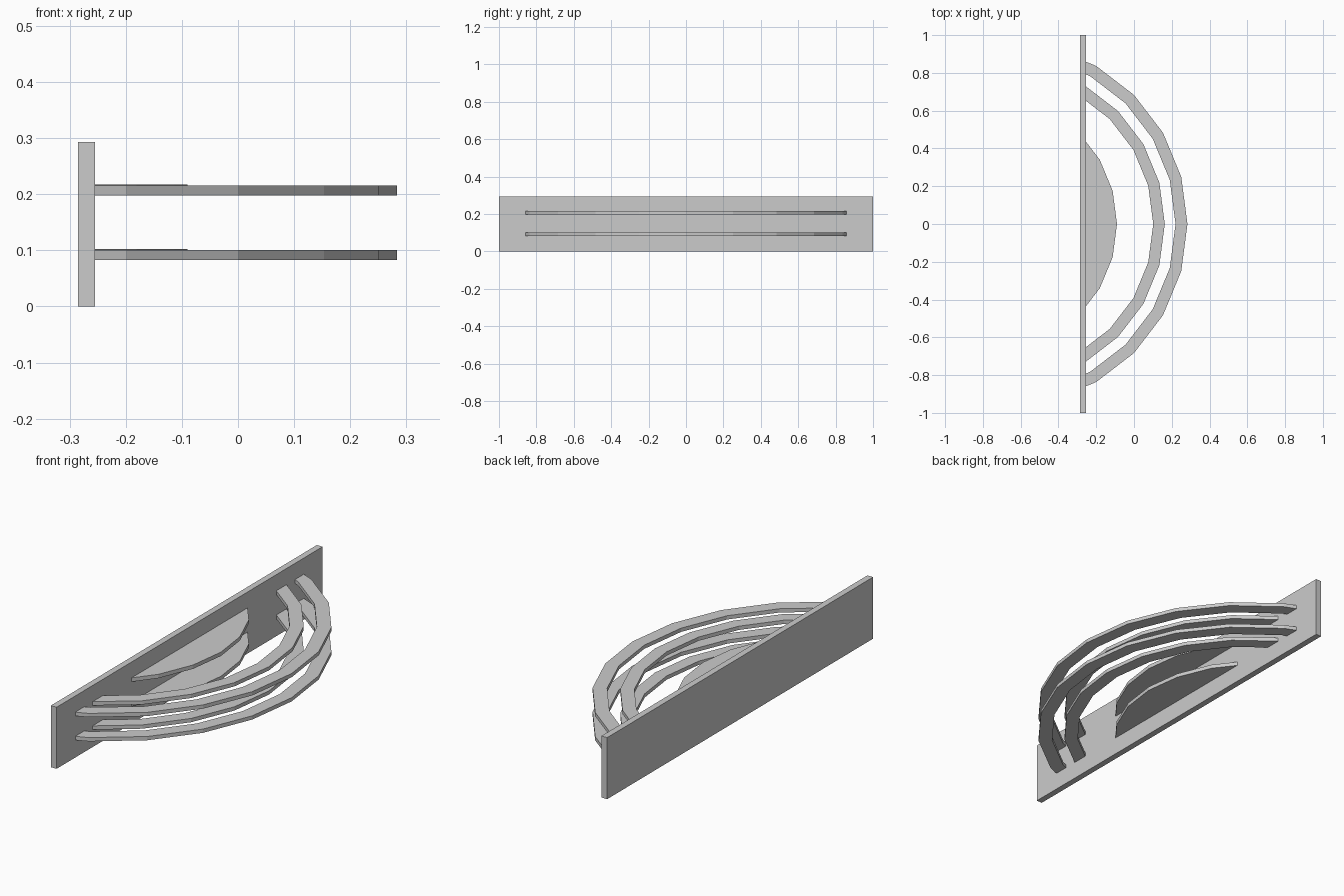
import bpy, bmesh, math
from mathutils import Vector

if "Cube" in bpy.data.objects:
    bpy.data.objects.remove(bpy.data.objects["Cube"])

FRONT = -0.255   # front surface of the wall panel
CUT = -0.257     # arcs end just inside the panel


def arc(cx, radius):
    """24-sided circle points on the panel's front side."""
    return [(cx + radius * math.cos(math.radians(a)),
             radius * math.sin(math.radians(a))) for a in range(-75, 76, 15)]


def plate(name, outer, inner, z0, z1):
    """Flat plate between two arcs (or a filled arc), trimmed at the panel."""
    bm = bmesh.new()
    o = [bm.verts.new((x, y, z0)) for x, y in outer]
    if inner:
        i = [bm.verts.new((x, y, z0)) for x, y in inner]
        for k in range(len(o) - 1):
            bm.faces.new((o[k], o[k + 1], i[k + 1], i[k]))
    else:
        bm.faces.new(o)
    bmesh.ops.bisect_plane(bm, geom=bm.verts[:] + bm.edges[:] + bm.faces[:],
                           plane_co=(CUT, 0, 0), plane_no=(-1, 0, 0),
                           clear_outer=True)
    ext = bmesh.ops.extrude_face_region(bm, geom=bm.faces[:], use_keep_orig=True)
    top = [g for g in ext["geom"] if isinstance(g, bmesh.types.BMVert)]
    bmesh.ops.translate(bm, verts=top, vec=Vector((0, 0, z1 - z0)))
    bmesh.ops.recalc_face_normals(bm, faces=bm.faces[:])
    finish(name, bm)


def finish(name, bm):
    mesh = bpy.data.meshes.new(name)
    bm.to_mesh(mesh)
    bm.free()
    bpy.context.collection.objects.link(bpy.data.objects.new(name, mesh))


# Upright back panel
bm = bmesh.new()
bmesh.ops.create_cube(bm, size=1)
bmesh.ops.scale(bm, verts=bm.verts[:], vec=(0.03, 2.0, 0.293))
bmesh.ops.translate(bm, verts=bm.verts[:], vec=(FRONT - 0.015, 0, 0.1465))
finish("back_panel", bm)

# Two identical tiers: outer band, inner band and solid centre shelf
for tier, z in (("lower", 0.083), ("upper", 0.198)):
    plate(tier + "_outer_band", arc(-0.683, 0.966), arc(-0.683, 0.903), z, z + 0.018)
    plate(tier + "_inner_band", arc(-0.683, 0.846), arc(-0.683, 0.785), z, z + 0.018)
    plate(tier + "_centre_shelf", arc(-0.77, 0.68), None, z + 0.001, z + 0.0195)
